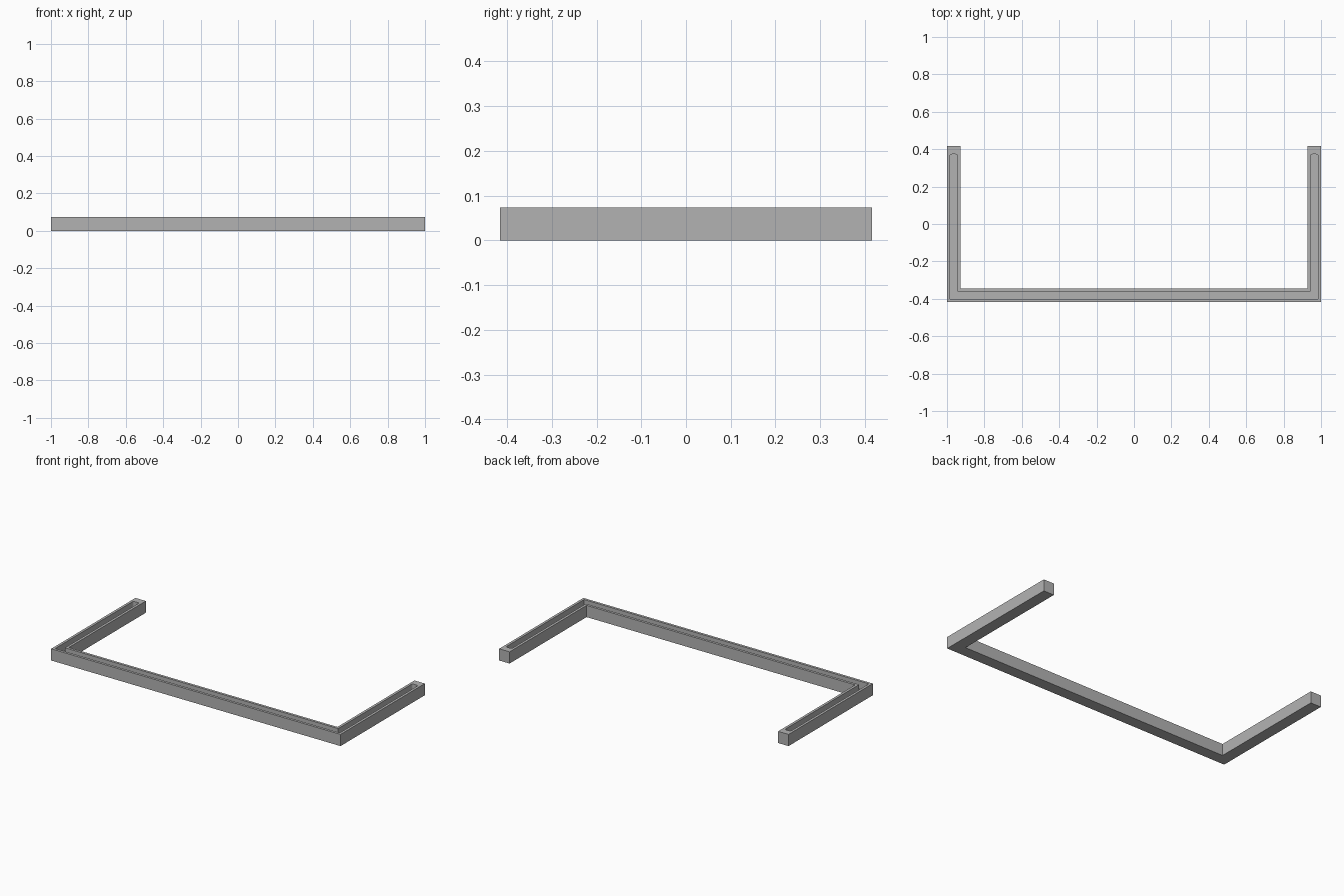
import bpy, bmesh, math

if "Cube" in bpy.data.objects:
    bpy.data.objects.remove(bpy.data.objects["Cube"])

HEIGHT = 0.073
FRONT, BACK = -0.416, 0.416
BAR = 0.072      # bar width
WALL = 0.016     # rim beside the channel
DEPTH = 0.05     # channel depth
END = 0.373      # where the channel stops on each arm
RADIUS = 0.01    # rounding of the channel ends

grey = bpy.data.materials.new("grey")
grey.use_nodes = True
colour = (0.45, 0.45, 0.45, 1)
grey.diffuse_color = colour
grey.node_tree.nodes["Principled BSDF"].inputs["Base Color"].default_value = colour


def rounded_end(inner, outer, end):
    """Right arm end, from the inner edge round to the outer edge."""
    points = []
    for cx, start in ((inner + RADIUS, 180), (outer - RADIUS, 90)):
        for i in range(5):
            a = math.radians(start - i * 22.5)
            points.append((cx + RADIUS * math.cos(a), end - RADIUS + RADIUS * math.sin(a)))
    return points


def u_solid(name, arm_end, front, bottom, top):
    """Extrude a U outline, mirrored about x = 0."""
    half = [(1 - BAR + (front - FRONT), FRONT + BAR - (front - FRONT))]
    half += arm_end + [(1 - (front - FRONT), front)]
    outline = half + [(-x, y) for x, y in reversed(half)]
    bm = bmesh.new()
    face = bm.faces.new([bm.verts.new((x, y, bottom)) for x, y in outline])
    up = bmesh.ops.extrude_face_region(bm, geom=[face])["geom"]
    bmesh.ops.translate(bm, vec=(0, 0, top - bottom),
                        verts=[g for g in up if isinstance(g, bmesh.types.BMVert)])
    bmesh.ops.recalc_face_normals(bm, faces=bm.faces)
    mesh = bpy.data.meshes.new(name)
    bm.to_mesh(mesh)
    bm.free()
    mesh.materials.append(grey)
    obj = bpy.data.objects.new(name, mesh)
    bpy.context.collection.objects.link(obj)
    return obj


# U-shaped bar
frame = u_solid("channel_frame", [(1 - BAR, BACK), (1, BACK)], FRONT, 0, HEIGHT)

# Channel cut into the top, closed at both arm ends
channel = u_solid("channel_cutter", rounded_end(1 - BAR + WALL, 1 - WALL, END),
                  FRONT + WALL, HEIGHT - DEPTH, HEIGHT + 0.05)
channel.hide_render = True

cut = frame.modifiers.new("channel", 'BOOLEAN')
cut.operation = 'DIFFERENCE'
cut.solver = 'EXACT'
cut.object = channel
bpy.context.view_layer.objects.active = frame
frame.select_set(True)
bpy.ops.object.modifier_apply(modifier=cut.name)
bpy.data.objects.remove(channel)
bpy.ops.object.shade_smooth_by_angle(angle=math.radians(30))
